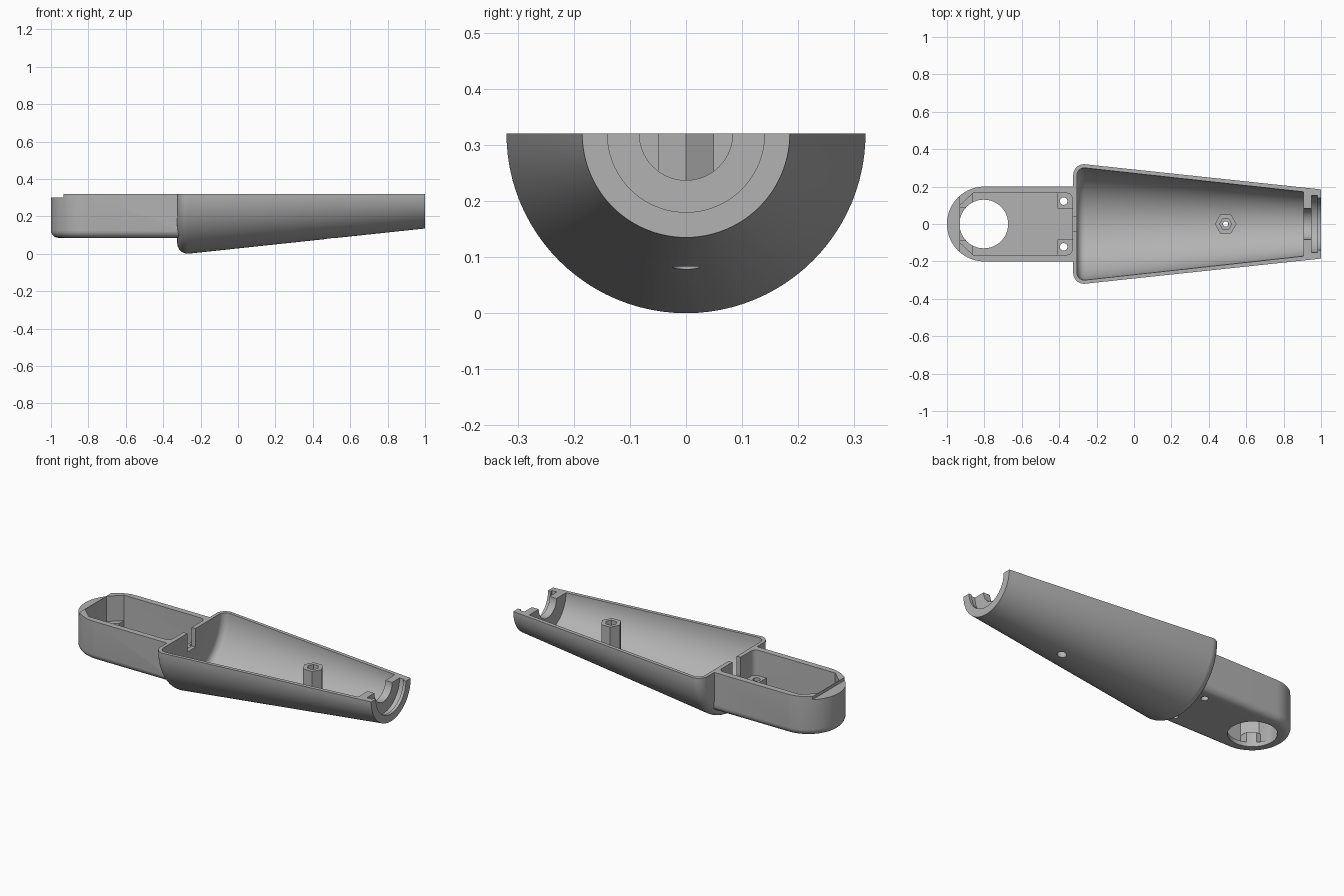
import bpy, bmesh, math
from mathutils import Vector

if "Cube" in bpy.data.objects:
    bpy.data.objects.remove(bpy.data.objects["Cube"])

RIM = 0.32          # height of the open rim, also the axis of the tapered body
HIGH = 0.4          # overshoot above the rim, trimmed at the end

grey = bpy.data.materials.new("plain grey")
grey.use_nodes = True
grey.diffuse_color = (0.45, 0.45, 0.45, 1)
grey.node_tree.nodes["Principled BSDF"].inputs["Base Color"].default_value = grey.diffuse_color


def finish(bm, name):
    bmesh.ops.recalc_face_normals(bm, faces=bm.faces)
    mesh = bpy.data.meshes.new(name)
    bm.to_mesh(mesh)
    bm.free()
    mesh.materials.append(grey)
    obj = bpy.data.objects.new(name, mesh)
    bpy.context.collection.objects.link(obj)
    return obj


def lathe(name, profile, steps=96):
    """Spin (x, radius) points around the body axis."""
    bm = bmesh.new()
    verts = [bm.verts.new((x, r, RIM)) for x, r in profile]
    edges = [bm.edges.new(pair) for pair in zip(verts, verts[1:])]
    bmesh.ops.spin(bm, geom=verts + edges, cent=(0, 0, RIM), axis=(1, 0, 0),
                   angle=math.tau, steps=steps)
    bmesh.ops.remove_doubles(bm, verts=bm.verts, dist=0.0001)
    return finish(bm, name)


def prism(name, outline, low, high, fillet=0):
    bm = bmesh.new()
    face = bm.faces.new([bm.verts.new((x, y, low)) for x, y in outline])
    rise = bmesh.ops.extrude_face_region(bm, geom=[face])["geom"]
    bmesh.ops.translate(bm, vec=(0, 0, high - low),
                        verts=[g for g in rise if isinstance(g, bmesh.types.BMVert)])
    if fillet:
        bottom = [e for e in bm.edges if all(abs(v.co.z - low) < 1e-5 for v in e.verts)]
        bmesh.ops.bevel(bm, geom=bottom, offset=fillet, segments=6, profile=0.5,
                        affect='EDGES')
    return finish(bm, name)


def block(name, x1, x2, y1, y2, low, high):
    return prism(name, [(x1, y1), (x2, y1), (x2, y2), (x1, y2)], low, high)


def arc(cx, cy, r, start, end, steps):
    return [(cx + r * math.cos(math.radians(start + (end - start) * i / steps)),
             cy + r * math.sin(math.radians(start + (end - start) * i / steps)))
            for i in range(steps + 1)]


def round_bar(name, x, y, r, low, high, sides=32):
    return prism(name, arc(x, y, r, 0, 360, sides)[:-1], low, high)


def combine(target, tool, operation):
    mod = target.modifiers.new(operation.lower(), 'BOOLEAN')
    mod.operation, mod.object, mod.solver = operation, tool, 'EXACT'
    bpy.context.view_layer.objects.active = target
    bpy.ops.object.modifier_apply(modifier=mod.name)
    bpy.data.objects.remove(tool)


def add(tool):
    combine(housing, tool, 'UNION')


def cut(tool):
    combine(housing, tool, 'DIFFERENCE')


# Tapered round body
housing = lathe("half_shell_housing",
                [(-0.325, 0)] + arc(-0.268, 0.263, 0.057, 180, 90, 8) + [(1, 0.185), (1, 0)])

# Long tray with a rounded end
add(prism("tray", [(-0.25, 0.2)] + arc(-0.8, 0, 0.2, 90, 270, 40) + [(-0.25, -0.2)],
          0.085, HIGH, 0.04))

# Body cavity, collar and end groove
cut(lathe("body_cavity",
          [(-0.305, 0)] + arc(-0.265, 0.26, 0.04, 180, 90, 6)
          + [(0.905, 0.172), (0.905, 0.083), (0.95, 0.083), (0.95, 0.152),
             (0.982, 0.152), (0.982, 0.14), (1.05, 0.14), (1.05, 0)]))

# Tray cavity with chamfered far corners
half = [(-0.93, 0.1), (-0.86, 0.165)] + arc(-0.36, 0.135, 0.03, 90, 0, 5)
cut(prism("tray_cavity", half + [(x, -y) for x, y in reversed(half)], 0.11, HIGH + 0.1))

# Corner pads and screw bosses
for side in (1, -1):
    pad = [(-0.935, 0.085), (-0.86, 0.085), (-0.86, 0.172), (-0.935, 0.108)]
    add(prism("pad", [(x, side * y) for x, y in pad], 0.1, 0.17))
    add(block("boss", -0.41, -0.322, side * 0.083, side * 0.17, 0.1, 0.17))
    cut(round_bar("boss_hole", -0.376, side * 0.122, 0.02, -0.1, 0.25))

# Large opening in the tray floor
cut(round_bar("floor_opening", -0.803, 0, 0.13, -0.1, 0.25, 64))

# Cable notch between tray and body
cut(block("notch", -0.36, -0.28, -0.038, 0.038, 0.21, HIGH + 0.1))

# Hexagonal screw post with nut recess and screw hole
add(round_bar("post", 0.49, 0, 0.058, 0.092, HIGH, 6))
cut(round_bar("nut_recess", 0.49, 0, 0.032, 0.28, HIGH + 0.1, 6))
cut(round_bar("screw_hole", 0.49, 0, 0.014, -0.1, 0.35))
cut(round_bar("screw_head_hole", 0.49, 0, 0.025, -0.1, 0.2))

# Trim at the rim and lower the tray's end lip
cut(block("rim_trim", -2, 2, -1, 1, RIM, 1))
cut(block("lip_trim", -2, -0.932, -1, 1, 0.302, 1))

housing.data.materials.clear()
housing.data.materials.append(grey)
for poly in housing.data.polygons:
    poly.material_index = 0
bpy.ops.object.select_all(action='DESELECT')
housing.select_set(True)
bpy.context.view_layer.objects.active = housing
bpy.ops.object.shade_smooth_by_angle(angle=math.radians(25))
